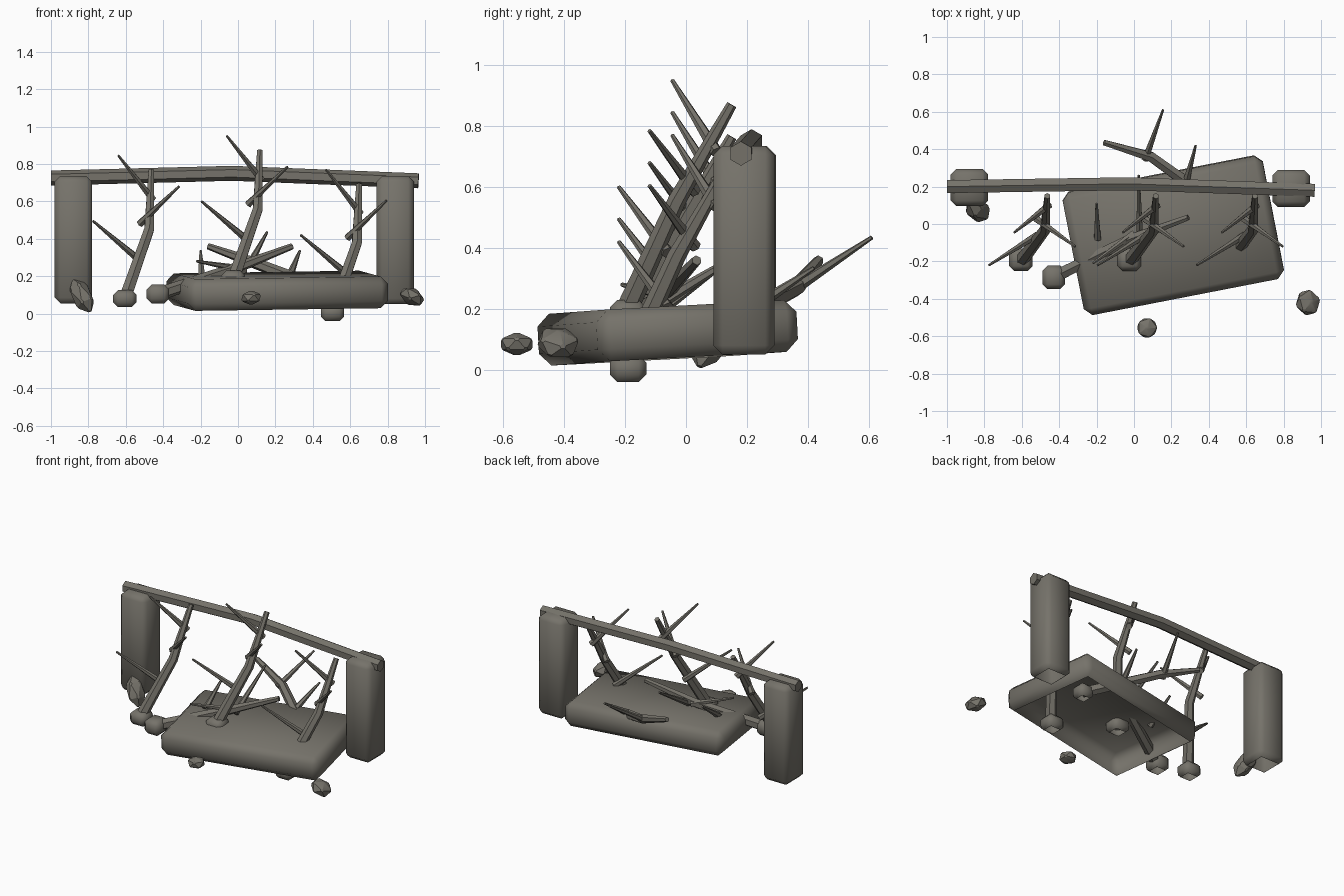
import bpy, bmesh, math
from mathutils import Vector, Matrix, Euler

if "Cube" in bpy.data.objects:
    bpy.data.objects.remove(bpy.data.objects["Cube"])

wood = bpy.data.materials.new("weathered_grey")
wood.diffuse_color = (0.18, 0.17, 0.145, 1)
wood.use_nodes = True
wood.node_tree.nodes["Principled BSDF"].inputs["Base Color"].default_value = wood.diffuse_color


def finish(name, bm, angle=50):
    me = bpy.data.meshes.new(name)
    bm.to_mesh(me)
    bm.free()
    ob = bpy.data.objects.new(name, me)
    bpy.context.collection.objects.link(ob)
    me.materials.append(wood)
    bpy.ops.object.select_all(action='DESELECT')
    ob.select_set(True)
    bpy.context.view_layer.objects.active = ob
    bpy.ops.object.shade_smooth_by_angle(angle=math.radians(angle))
    return ob


def block(name, centre, size, bevel, rot=(0, 0, 0)):
    """Chamfered box with an open underside."""
    bm = bmesh.new()
    bmesh.ops.create_cube(bm, size=1)
    bmesh.ops.scale(bm, vec=size, verts=bm.verts)
    bmesh.ops.bevel(bm, geom=bm.edges[:], offset=bevel, segments=1, affect='EDGES')
    bm.normal_update()
    under = [f for f in bm.faces if f.normal.z < -0.99]
    bmesh.ops.delete(bm, geom=under, context='FACES')
    r = Euler([math.radians(a) for a in rot]).to_matrix().to_4x4()
    bmesh.ops.transform(bm, matrix=Matrix.Translation(centre) @ r, verts=bm.verts)
    return finish(name, bm)


def limb(bm, path, radii, sides=6):
    """Tapered faceted tube through the path points."""
    pts = [Vector(p) for p in path]
    rings = []
    for i, (p, r) in enumerate(zip(pts, radii)):
        d = (pts[min(i + 1, len(pts) - 1)] - pts[max(i - 1, 0)]).normalized()
        ref = Vector((0, 0, 1)) if abs(d.z) < 0.8 else Vector((0, 1, 0))
        u = (ref - d * ref.dot(d)).normalized()
        v = d.cross(u)
        rings.append([bm.verts.new(p + r * (u * math.cos(a) + v * math.sin(a)))
                      for a in (math.tau * k / sides for k in range(sides))])
    for a, b in zip(rings, rings[1:]):
        for k in range(sides):
            n = (k + 1) % sides
            bm.faces.new((a[k], a[n], b[n], b[k]))
    bm.faces.new(rings[0][::-1])
    bm.faces.new(rings[-1])


def tree(name, trunk, twigs, shift=(0, 0, 0)):
    s = Vector(shift)
    bm = bmesh.new()
    limb(bm, [Vector(p) + s for p in trunk], (0.037, 0.03, 0.017))
    for root, tip in twigs:
        limb(bm, [Vector(root) + s, Vector(tip) + s], (0.021, 0.007))
    finish(name, bm, 35)


def stone(name, centre, size, rot=(0, 0, 0)):
    bm = bmesh.new()
    bmesh.ops.create_icosphere(bm, subdivisions=1, radius=0.5)
    bmesh.ops.bevel(bm, geom=bm.verts[:], offset=0.09, affect='VERTICES')
    r = Euler([math.radians(a) for a in rot]).to_matrix().to_4x4()
    m = Matrix.Translation(centre) @ r @ Matrix.Diagonal((*size, 1))
    bmesh.ops.transform(bm, matrix=m, verts=bm.verts)
    finish(name, bm, 30)


# Gate posts and the bent crossbeam
block("left_post", (-0.88, 0.195, 0.395), (0.20, 0.20, 0.68), 0.03)
block("right_post", (0.84, 0.19, 0.393), (0.20, 0.20, 0.685), 0.03)
bm = bmesh.new()
limb(bm, [(-1, 0.2, 0.725), (-0.03, 0.215, 0.75), (0.965, 0.18, 0.71)], (0.04,) * 3)
finish("crossbeam", bm, 30)

# Tilted ground slab
block("slab", (0.21, -0.06, 0.122), (1.09, 0.67, 0.17), 0.04, (3.0, -0.8, 11))

# Three leaning dead trees, each with a foot block
trunk = [(-0.605, -0.2, 0.08), (-0.475, -0.03, 0.45), (-0.463, 0.15, 0.765)]
twigs = [((-0.455, 0.10, 0.61), (-0.64, -0.045, 0.845)),
         ((-0.525, 0.03, 0.48), (-0.315, -0.12, 0.68)),
         ((-0.52, -0.06, 0.28), (-0.775, -0.22, 0.495))]
for side, shift in (("left", (0, 0, 0)), ("middle", (0.58, 0, 0.105)),
                    ("right", (1.11, 0, -0.075))):
    tree(side + "_tree", trunk, twigs, shift)
    foot = Vector((-0.605, -0.19, 0.08)) + Vector(shift)
    block(side + "_tree_foot", foot, (0.125, 0.12, 0.09), 0.025)

# Two fallen trees crossing the slab
tree("front_fallen_tree",
     [(-0.42, -0.28, 0.105), (-0.02, -0.08, 0.24), (0.29, 0.035, 0.36)],
     [((0.03, -0.07, 0.23), (0.025, 0.26, 0.43)),
      ((0.0, -0.05, 0.24), (-0.22, -0.21, 0.28)),
      ((-0.195, -0.08, 0.20), (-0.2, 0.11, 0.335))])
tree("back_fallen_tree",
     [(0.48, 0.08, 0.12), (0.09, 0.36, 0.27), (-0.16, 0.435, 0.36)],
     [((0.06, 0.345, 0.26), (0.155, 0.61, 0.435)),
      ((0.28, 0.23, 0.21), (0.33, 0.42, 0.335))])
block("front_fallen_tree_foot", (-0.428, -0.285, 0.105), (0.12, 0.125, 0.10), 0.025)
block("back_fallen_tree_foot", (0.48, 0.08, 0.12), (0.11, 0.11, 0.09), 0.025)

# Loose stones
stone("front_stone", (0.07, -0.555, 0.085), (0.12, 0.12, 0.08))
stone("right_stone", (0.93, -0.42, 0.09), (0.15, 0.15, 0.10), (0, 30, 15))
stone("left_stone", (-0.835, 0.075, 0.095), (0.12, 0.13, 0.22), (-18, -28, 0))
